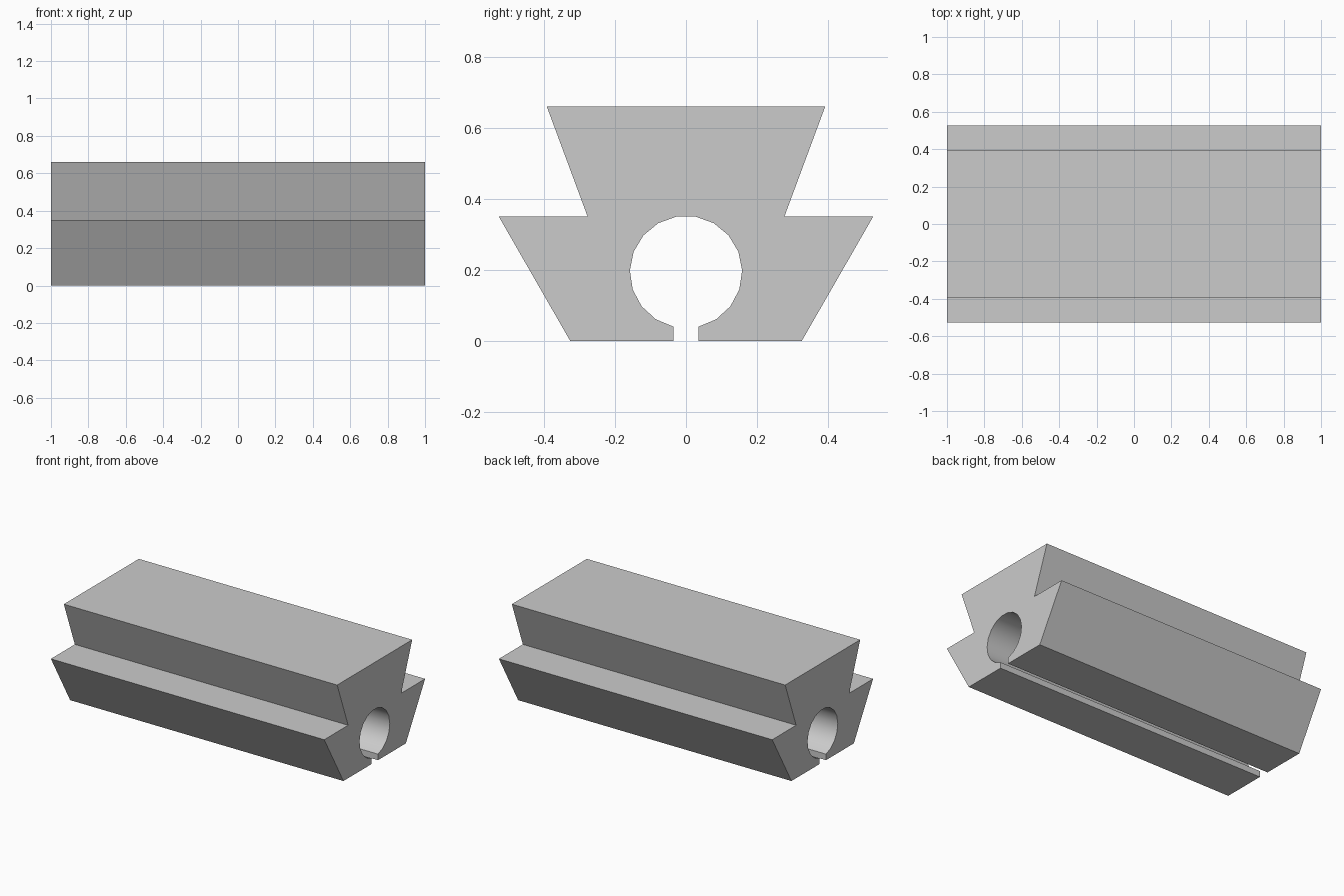
import bpy
import bmesh
from math import cos, sin, radians
from mathutils import Vector

cube = bpy.data.objects.get("Cube")
if cube:
    bpy.data.objects.remove(cube, do_unlink=True)

HALF_LENGTH = 1.0
BORE_RADIUS, BORE_HEIGHT = 0.158, 0.194
SLOT_ANGLE = 12.8                      # half opening of the bore at the slot
STEP = (360 - 2 * SLOT_ANGLE) / 17     # facet angle of the bore

# Plain grey material
grey = bpy.data.materials.new("plain grey")
grey.use_nodes = True
colour = (0.6, 0.6, 0.6, 1)
grey.diffuse_color = colour
grey.node_tree.nodes["Principled BSDF"].inputs["Base Color"].default_value = colour

# Half profile: bore from the top down to the slot, then the outer dovetail
angles = [radians(-90 + SLOT_ANGLE + STEP * i) for i in reversed(range(9))]
half = [(BORE_RADIUS * cos(a), BORE_HEIGHT + BORE_RADIUS * sin(a)) for a in angles]
half += [(0.035, 0), (0.326, 0), (0.527, 0.35), (0.277, 0.35), (0.392, 0.66)]
profile = half + [(-y, z) for y, z in reversed(half)]

# Extrude the profile along the rail
bm = bmesh.new()
end = bm.faces.new([bm.verts.new((-HALF_LENGTH, y, z)) for y, z in profile])
extruded = bmesh.ops.extrude_face_region(bm, geom=[end], use_keep_orig=True)
moved = [v for v in extruded["geom"] if isinstance(v, bmesh.types.BMVert)]
bmesh.ops.translate(bm, verts=moved, vec=Vector((2 * HALF_LENGTH, 0, 0)))
bmesh.ops.recalc_face_normals(bm, faces=bm.faces)

mesh = bpy.data.meshes.new("dovetail_rail")
bm.to_mesh(mesh)
bm.free()
mesh.materials.append(grey)
rail = bpy.data.objects.new("dovetail_rail", mesh)
bpy.context.collection.objects.link(rail)

# Smooth bore, sharp outer edges
bpy.ops.object.select_all(action='DESELECT')
rail.select_set(True)
bpy.context.view_layer.objects.active = rail
bpy.ops.object.shade_smooth_by_angle(angle=radians(30))
